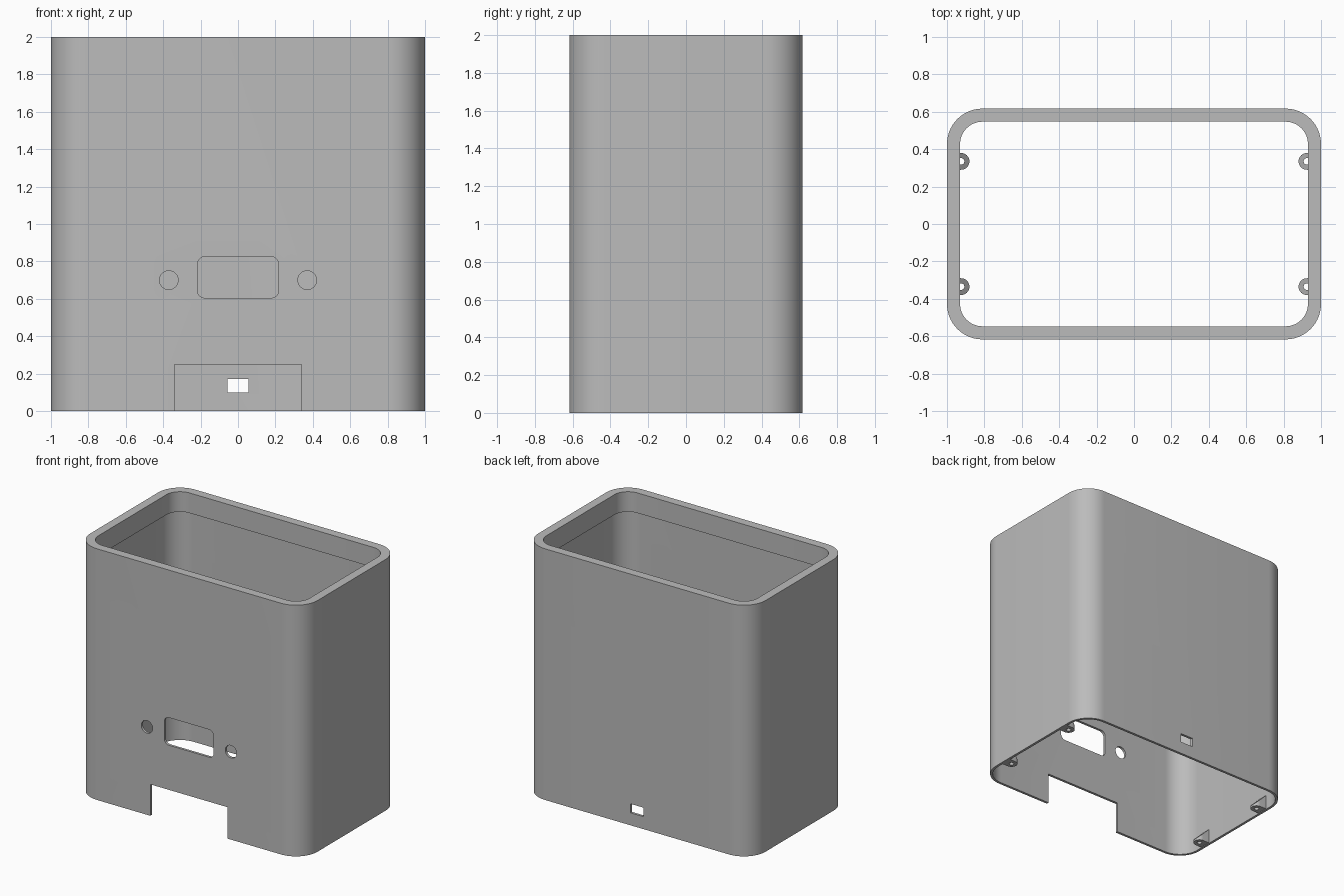
import bpy, bmesh, math

default = bpy.data.objects.get("Cube")
if default:
    bpy.data.objects.remove(default, do_unlink=True)

W, D, H = 1.0, 0.617, 2.0      # half width, half depth, height
R = 0.19                       # outer corner radius
WALL, RIM, RIM_Z = 0.02, 0.07, 1.84

grey = bpy.data.materials.new("plain grey")
grey.use_nodes = True
COLOUR = (0.5, 0.5, 0.5, 1)
grey.diffuse_color = COLOUR
grey.node_tree.nodes["Principled BSDF"].inputs["Base Color"].default_value = COLOUR


def rounded_rect(hw, hd, r, steps):
    """Outline of a rounded rectangle, anticlockwise."""
    pts = []
    for k, (sx, sy) in enumerate([(1, 1), (-1, 1), (-1, -1), (1, -1)]):
        for i in range(steps + 1):
            a = math.pi / 2 * (k + i / steps)
            pts.append((sx * (hw - r) + r * math.cos(a),
                        sy * (hd - r) + r * math.sin(a)))
    return pts


def circle(r, n=32):
    return [(r * math.cos(2 * math.pi * i / n), r * math.sin(2 * math.pi * i / n))
            for i in range(n)]


def finish(name, bm):
    bmesh.ops.recalc_face_normals(bm, faces=bm.faces)
    mesh = bpy.data.meshes.new(name)
    bm.to_mesh(mesh)
    bm.free()
    mesh.materials.append(grey)
    ob = bpy.data.objects.new(name, mesh)
    bpy.context.collection.objects.link(ob)
    return ob


def prism(name, outline, place, low, high):
    """Extrude an outline; place(u, v, t) maps it into space."""
    bm = bmesh.new()
    a, b = [[bm.verts.new(place(u, v, t)) for u, v in outline] for t in (low, high)]
    bm.faces.new(a)
    bm.faces.new(b)
    n = len(a)
    for i in range(n):
        j = (i + 1) % n
        bm.faces.new((a[i], a[j], b[j], b[i]))
    return finish(name, bm)


def cut(target, cutter):
    cutter.hide_render = True
    mod = target.modifiers.new("cut", "BOOLEAN")
    mod.operation, mod.object, mod.solver = "DIFFERENCE", cutter, "EXACT"
    bpy.context.view_layer.objects.active = target
    bpy.ops.object.modifier_apply(modifier=mod.name)
    bpy.data.objects.remove(cutter, do_unlink=True)


def smooth(ob):
    bpy.ops.object.select_all(action="DESELECT")
    ob.select_set(True)
    bpy.context.view_layer.objects.active = ob
    bpy.ops.object.shade_smooth_by_angle(angle=math.radians(30))


# Open sleeve: thin wall with a thicker rim band at the top
bm = bmesh.new()
rings = []
for inset, z in [(0, 0), (0, H), (RIM, H), (RIM, RIM_Z), (WALL, RIM_Z), (WALL, 0)]:
    outline = rounded_rect(W - inset, D - inset, R - inset, 14)
    rings.append([bm.verts.new((x, y, z)) for x, y in outline])
for a, b in zip(rings, rings[1:] + rings[:1]):
    for i in range(len(a)):
        j = (i + 1) % len(a)
        bm.faces.new((a[i], a[j], b[j], b[i]))
housing = finish("housing", bm)


def wall_opening(outline, x, z, side):
    """Cut an outline through the front (-1) or back (1) wall."""
    cutter = prism("opening_cutter", outline,
                   lambda u, v, t: (x + u, side * t, z + v), D - 0.1, D + 0.1)
    cut(housing, cutter)


def box(hw, hh):
    return [(-hw, -hh), (hw, -hh), (hw, hh), (-hw, hh)]


wall_opening(rounded_rect(0.217, 0.11, 0.04, 8), 0, 0.715, -1)   # connector port
for s in (-1, 1):
    wall_opening(circle(0.05), s * 0.37, 0.70, -1)               # screw holes
wall_opening(box(0.34, 0.25), 0, 0, -1)                          # bottom notch
wall_opening(box(0.057, 0.036), 0, 0.135, 1)                     # back window
smooth(housing)

# Screw bosses on the side walls, round-ended with a sloped top
BOSS_X, BOSS_Y, BOSS_R = 0.925, 0.335, 0.045
ROOT = W - WALL + 0.005
for sx, side in ((-1, "right"), (1, "left")):
    for sy, end in ((-1, "front"), (1, "back")):
        tongue = [(ROOT, -BOSS_R)]
        for i in range(17):
            a = -math.pi / 2 - math.pi * i / 16
            tongue.append((BOSS_X + BOSS_R * math.cos(a), BOSS_R * math.sin(a)))
        tongue.append((ROOT, BOSS_R))

        def place(u, v, t):
            return (sx * u, sy * BOSS_Y + v, t)

        boss = prism(f"{end}_{side}_screw_boss", tongue, place, 0.005, 0.15)
        # 45 degree slope, rising towards the wall
        tip = BOSS_X - BOSS_R - 0.01
        slope = [(tip, 0.01), (tip, 0.3), (tip + 0.29, 0.3)]
        cut(boss, prism("slope_cutter", slope,
                        lambda u, v, t: (sx * u, sy * BOSS_Y + t, v), -0.1, 0.1))
        cut(boss, prism("hole_cutter", [(BOSS_X + u, v) for u, v in circle(0.018, 20)],
                        place, -0.1, 0.4))
        smooth(boss)
